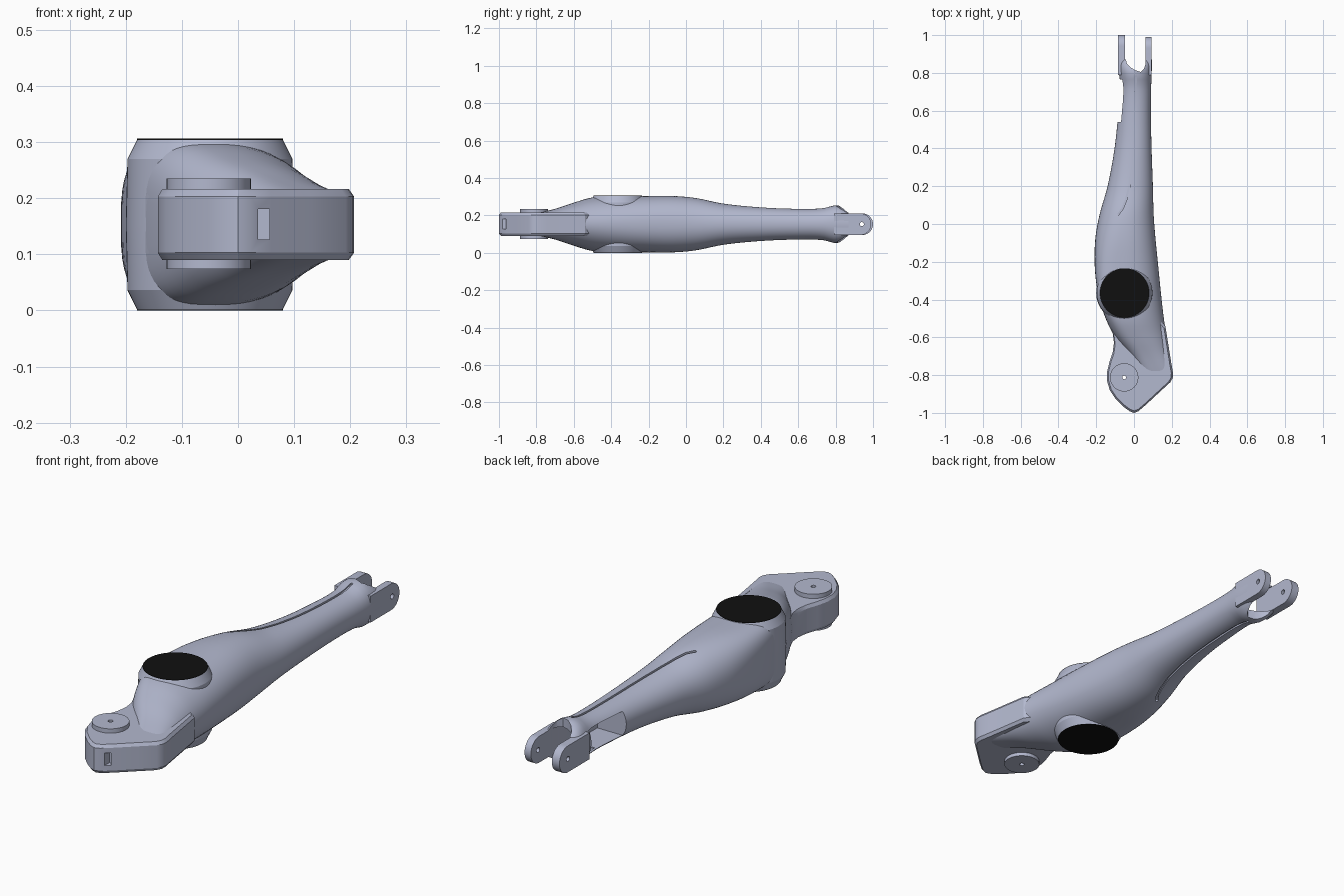
import bpy, bmesh, math

if "Cube" in bpy.data.objects:
    bpy.data.objects.remove(bpy.data.objects["Cube"])

ZC = 0.153  # mid-height of the whole part


def material(name, rgb):
    m = bpy.data.materials.new(name)
    m.diffuse_color = (*rgb, 1)
    m.use_nodes = True
    m.node_tree.nodes["Principled BSDF"].inputs["Base Color"].default_value = m.diffuse_color
    return m


METAL = material("pale blue grey", (0.45, 0.48, 0.62))
BLACK = material("black", (0.005, 0.005, 0.005))


def finish(bm, name, mat=METAL):
    bmesh.ops.recalc_face_normals(bm, faces=bm.faces)
    me = bpy.data.meshes.new(name)
    bm.to_mesh(me)
    bm.free()
    me.materials.append(mat)
    ob = bpy.data.objects.new(name, me)
    bpy.context.collection.objects.link(ob)
    return ob


def rings(loops, name, mat=METAL):
    """Skin a list of equal-length point loops and cap both ends."""
    bm = bmesh.new()
    vs = [[bm.verts.new(p) for p in lp] for lp in loops]
    n = len(vs[0])
    for a, b in zip(vs, vs[1:]):
        for i in range(n):
            j = (i + 1) % n
            bm.faces.new((a[i], a[j], b[j], b[i]))
    bm.faces.new(vs[0])
    bm.faces.new(vs[-1])
    return finish(bm, name, mat)


def turned(name, x, y, profile, mat=METAL, n=64):
    """Vertical turned part from (radius, z) pairs."""
    ang = [2 * math.pi * i / n for i in range(n)]
    return rings([[(x + r * math.cos(a), y + r * math.sin(a), z) for a in ang]
                  for r, z in profile], name, mat)


def box(name, x0, x1, y0, y1, z0, z1):
    return rings([[(x0, y0, z), (x1, y0, z), (x1, y1, z), (x0, y1, z)] for z in (z0, z1)], name)


def select(ob):
    bpy.ops.object.select_all(action='DESELECT')
    ob.select_set(True)
    bpy.context.view_layer.objects.active = ob


def cut(ob, cutter):
    m = ob.modifiers.new("cut", 'BOOLEAN')
    m.operation, m.solver, m.object = 'DIFFERENCE', 'EXACT', cutter
    select(ob)
    bpy.ops.object.modifier_apply(modifier=m.name)
    bpy.data.objects.remove(cutter)


def smooth(ob, deg=32):
    select(ob)
    bpy.ops.object.shade_smooth_by_angle(angle=math.radians(deg))


# Body stations: y, left x, crest x, right x, half height, left and right squareness
ST = [(-0.80, 0.05, 0.12, 0.203, 0.058, 3, 4),
      (-0.70, -0.02, 0.06, 0.190, 0.082, 2.4, 2.6),
      (-0.60, -0.10, 0.00, 0.174, 0.115, 2.6, 2.1),
      (-0.50, -0.150, -0.04, 0.158, 0.143, 3.2, 2.0),
      (-0.38, -0.188, -0.05, 0.144, 0.149, 4.2, 2.1),
      (-0.24, -0.207, -0.05, 0.130, 0.150, 3.6, 2.2),
      (-0.08, -0.205, -0.05, 0.114, 0.151, 2.6, 2.2),
      (0.05, -0.182, -0.04, 0.104, 0.140, 2.2, 2.1),
      (0.20, -0.140, -0.02, 0.100, 0.110, 2.1, 2.1),
      (0.40, -0.103, 0.00, 0.093, 0.090, 2.1, 2.1),
      (0.60, -0.082, 0.005, 0.089, 0.082, 2.1, 2.1),
      (0.73, -0.072, 0.005, 0.091, 0.085, 2.1, 2.1),
      (0.80, -0.080, 0.005, 0.094, 0.101, 2.2, 2.2),
      (0.83, -0.084, 0.005, 0.094, 0.094, 2.3, 2.3),
      (0.87, -0.084, 0.005, 0.094, 0.064, 2.8, 2.8)]


def station(y):
    """Smooth interpolation of the station table."""
    i = max(0, min(len(ST) - 2, sum(s[0] <= y for s in ST) - 1))
    h = ST[i + 1][0] - ST[i][0]
    t = (y - ST[i][0]) / h

    def slope(k, c):
        a, b = ST[max(k - 1, 0)], ST[min(k + 1, len(ST) - 1)]
        return (b[c] - a[c]) / (b[0] - a[0])
    return [(2*t**3 - 3*t*t + 1) * ST[i][c] + (t**3 - 2*t*t + t) * h * slope(i, c)
            + (3*t*t - 2*t**3) * ST[i + 1][c] + (t**3 - t*t) * h * slope(i + 1, c)
            for c in range(1, 7)]


def section(y, n=56):
    xl, cx, xr, hz, nl, nr = station(y)
    pts = []
    for k in range(n):
        a = 2 * math.pi * k / n
        c, s = math.cos(a), math.sin(a)
        e, w = (nr, xr - cx) if c > 0 else (nl, cx - xl)
        pts.append((cx + math.copysign(w * abs(c) ** (2 / e), c), y,
                    ZC + math.copysign(hz * abs(s) ** (2 / e), s)))
    return pts


def surface_half(x, y):
    xl, cx, xr, hz, nl, nr = station(y)
    u, e = ((x - cx) / (xr - cx), nr) if x > cx else ((cx - x) / (cx - xl), nl)
    return hz * max(0, 1 - u ** e) ** (1 / e)


# Arm body
N = 64
arm = rings([section(-0.80 + 1.67 * i / N) for i in range(N + 1)], "arm_body")

# Fork mouth, inner bore and side window
mouth = [(-0.047, 1.1), (-0.047, 0.885), (-0.038, 0.85), (-0.02, 0.83), (0.005, 0.815),
         (0.035, 0.805), (0.052, 0.82), (0.062, 0.85), (0.062, 1.1)]
cut(arm, rings([[(x, y, z) for x, y in mouth] for z in (-0.1, 0.4)], "mouth_cutter"))
cut(arm, box("bore_cutter", -0.046, 0.061, 0.70, 1.1, ZC - 0.058, ZC + 0.058))
cut(arm, box("window_cutter", -0.2, 0.054, 0.54, 0.765, ZC - 0.053, ZC + 0.053))

# Thin curved grooves on the top and bottom
path = [(-0.085, 0.05), (-0.06, 0.085), (-0.043, 0.13), (-0.025, 0.2), (-0.010, 0.3),
        (-0.001, 0.4), (0.004, 0.5), (0.007, 0.6), (0.009, 0.7), (0.010, 0.78)]
for s in (1, -1):
    loops = []
    for k, (x, y) in enumerate(path):
        a, b = path[max(k - 1, 0)], path[min(k + 1, len(path) - 1)]
        dx, dy = b[0] - a[0], b[1] - a[1]
        d = math.hypot(dx, dy)
        px, py = dy / d * 0.005, -dx / d * 0.005
        h = surface_half(x, y)
        loops.append([(x + q * px, y + q * py, ZC + s * (h + o))
                      for q, o in ((-1, -0.008), (1, -0.008), (1, 0.02), (-1, 0.02))])
    cut(arm, rings(loops, "groove_cutter"))
smooth(arm)

# Fork prongs with rounded ends and pin holes
R = 0.058
for name, x0, x1, tip in (("left_prong", -0.084, -0.047, 1.0), ("right_prong", 0.062, 0.093, 0.99)):
    prof = [(0.79, ZC - R), (0.79, ZC + R)]
    prof += [(tip - R + R * math.sin(a), ZC + R * math.cos(a))
             for a in [math.pi * i / 20 for i in range(21)]]
    prong = rings([[(x, y, z) for y, z in prof] for x in (x0, x1)], name)
    pin = [2 * math.pi * i / 20 for i in range(20)]
    cut(prong, rings([[(x, 0.94 + 0.011 * math.cos(a), ZC + 0.011 * math.sin(a)) for a in pin]
                      for x in (x0 - 0.05, x1 + 0.05)], "pin_cutter"))
    smooth(prong)

# Large hub with black faces
turned("hub", -0.05, -0.365, [(0.130, 0.002), (0.147, 0.036), (0.150, ZC), (0.147, 0.270),
                              (0.130, 0.304)])
smooth(bpy.data.objects["hub"], 20)
for name, z in (("hub_face_bottom", 0.0), ("hub_face_top", 0.304)):
    turned(name, -0.05, -0.365, [(0.13, z), (0.13, z + 0.002)], BLACK)

# Flat nose plate with softened rim
outline = [(-0.165, -0.46), (-0.135, -0.53), (-0.112, -0.58), (-0.106, -0.63), (-0.113, -0.68),
           (-0.130, -0.73), (-0.142, -0.78), (-0.143, -0.83), (-0.128, -0.88), (-0.098, -0.925),
           (-0.055, -0.968), (-0.022, -0.992), (0.0, -1.0), (0.022, -0.992), (0.06, -0.960),
           (0.13, -0.895), (0.192, -0.838), (0.205, -0.815), (0.207, -0.79), (0.198, -0.74),
           (0.182, -0.64), (0.166, -0.54), (0.10, -0.46)]


def inset(f):
    return [(0.02 + (x - 0.02) * f, -0.78 + (y + 0.78) * f) for x, y in outline]


plate = rings([[(x, y, ZC + z) for x, y in inset(f)]
               for f, z in ((0.95, -0.063), (1, -0.050), (1, 0.050), (0.95, 0.063))], "nose_plate")
cut(plate, box("slot_cutter", 0.036, 0.056, -1.1, -0.945, 0.126, 0.181))
hole = [(0.01, -0.1), (0.01, 0.4)]
cut(plate, turned("hole_cutter", -0.052, -0.812, hole, n=20))
smooth(plate, 25)

# Round bosses above and below the nose
for name, z0, z1 in (("boss_bottom", 0.074, 0.10), ("boss_top", 0.206, 0.235)):
    boss = turned(name, -0.052, -0.812, [(0.075, z0), (0.075, z1)], n=48)
    cut(boss, turned("hole_cutter", -0.052, -0.812, hole, n=20))
    smooth(boss)
